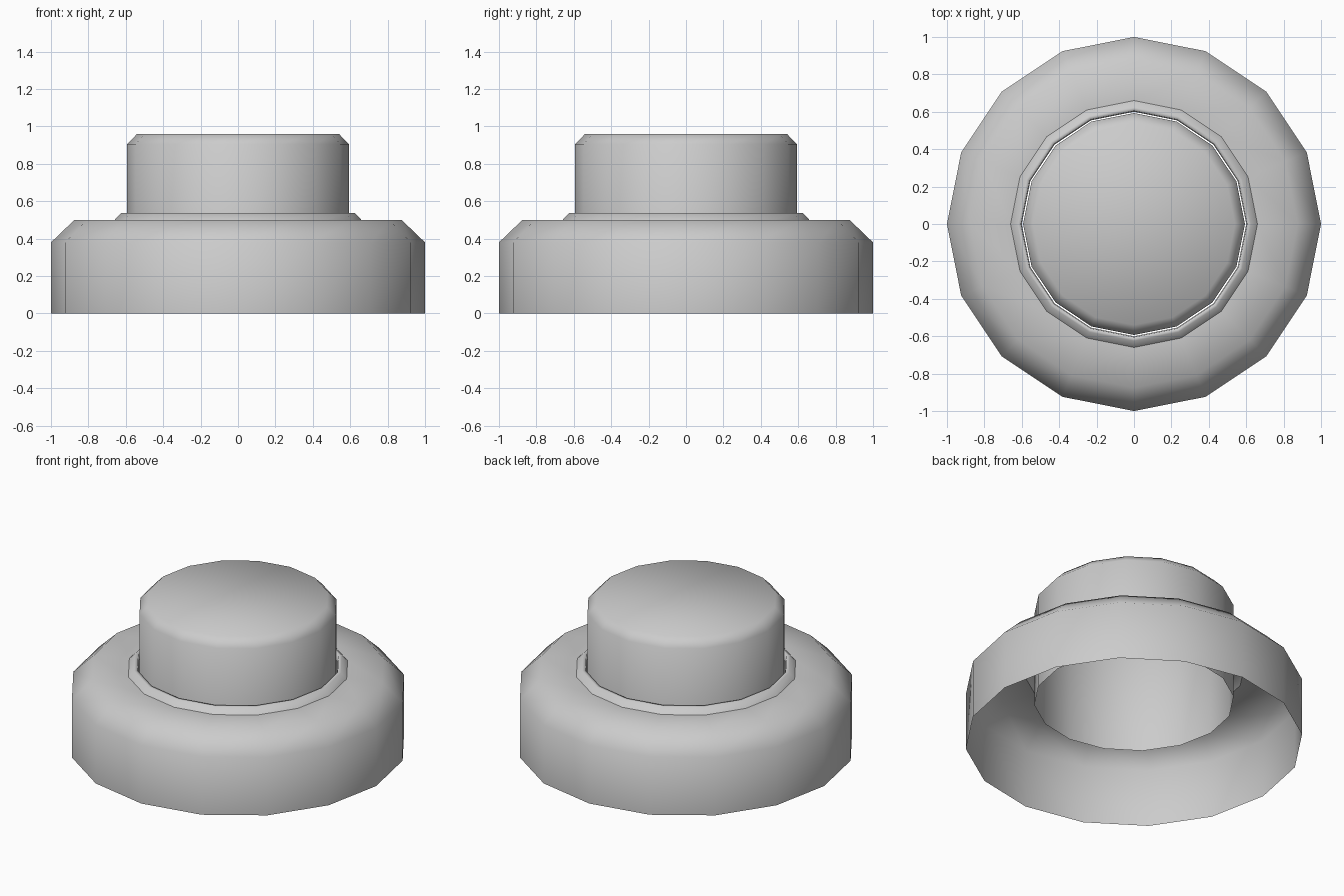
import bpy, bmesh, math

if "Cube" in bpy.data.objects:
    bpy.data.objects.remove(bpy.data.objects["Cube"])

SIDES = 16

def lathe(name, profile, cap_top=False):
    """Spin a (radius, height) profile into an open, 16-sided smooth shell."""
    bm = bmesh.new()
    rings = []
    for r, z in profile:
        rings.append([bm.verts.new((r * math.cos(2 * math.pi * i / SIDES),
                                    r * math.sin(2 * math.pi * i / SIDES), z))
                      for i in range(SIDES)])
    for low, high in zip(rings, rings[1:]):
        for i in range(SIDES):
            j = (i + 1) % SIDES
            bm.faces.new((low[i], low[j], high[j], high[i]))
    if cap_top:
        bm.faces.new(rings[-1])
    for f in bm.faces:
        f.smooth = True
    mesh = bpy.data.meshes.new(name)
    bm.to_mesh(mesh)
    bm.free()
    obj = bpy.data.objects.new(name, mesh)
    bpy.context.collection.objects.link(obj)
    return obj

# Hollow housing with chamfered shoulder, open underneath
lathe("base_housing", [(1.0, 0), (1.0, 0.38), (0.875, 0.5), (0.66, 0.5)])

# Thin raised collar around the plunger
lathe("collar_ring", [(0.66, 0.5), (0.625, 0.537), (0.605, 0.537), (0.60, 0.5)])

# Push button: open tube reaching into the housing, chamfered closed top
lathe("push_button", [(0.593, 0.28), (0.593, 0.905), (0.54, 0.96)], cap_top=True)
